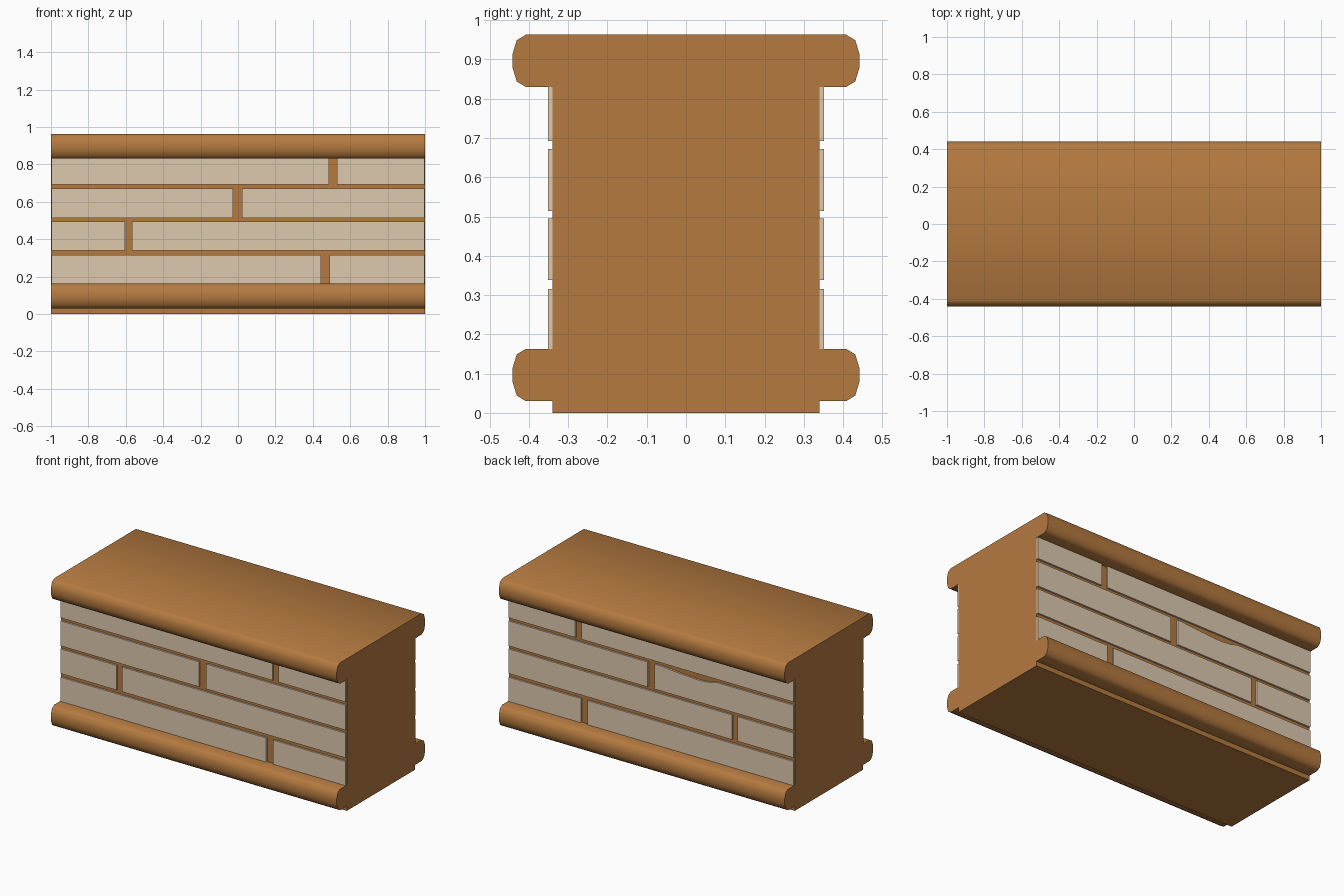
import bpy, bmesh
from math import radians

if "Cube" in bpy.data.objects:
    bpy.data.objects.remove(bpy.data.objects["Cube"])


def material(name, color):
    m = bpy.data.materials.new(name)
    m.diffuse_color = color
    m.use_nodes = True
    m.node_tree.nodes["Principled BSDF"].inputs["Base Color"].default_value = m.diffuse_color
    return m


BROWN = material("brown_stone", (0.46, 0.195, 0.051, 1))
TAN = material("tan_brick", (0.73, 0.59, 0.43, 1))


def prism(name, base, offset, mat):
    """Extrude a flat outline along an offset vector."""
    bm = bmesh.new()
    face = bm.faces.new([bm.verts.new(p) for p in base])
    ext = bmesh.ops.extrude_face_region(bm, geom=[face], use_keep_orig=True)
    verts = [g for g in ext["geom"] if isinstance(g, bmesh.types.BMVert)]
    bmesh.ops.translate(bm, verts=verts, vec=offset)
    bmesh.ops.recalc_face_normals(bm, faces=bm.faces)
    me = bpy.data.meshes.new(name)
    bm.to_mesh(me)
    bm.free()
    me.materials.append(mat)
    ob = bpy.data.objects.new(name, me)
    bpy.context.collection.objects.link(ob)
    return ob


# Wall core with rounded base and cap mouldings, one extruded profile
def lip(z):
    return [(0.408, z), (0.431, z + 0.014), (0.442, z + 0.05),
            (0.442, z + 0.083), (0.431, z + 0.119), (0.408, z + 0.133)]


half = [(0.34, 0), (0.34, 0.03)] + lip(0.03) + [(0.34, 0.163), (0.34, 0.83)] + lip(0.83)
profile = half + [(-y, z) for y, z in reversed(half)]
core = prism("wall_core", [(-1, y, z) for y, z in profile], (2, 0, 0), BROWN)
bpy.context.view_layer.objects.active = core
core.select_set(True)
bpy.ops.object.shade_smooth_by_angle(angle=radians(45))

# Brick rows: bottom, top, start and end of the vertical joint
ROWS = [(0.163, 0.316, 0.443, 0.49),
        (0.339, 0.495, -0.605, -0.567),
        (0.514, 0.672, -0.027, 0.022),
        (0.692, 0.83, 0.487, 0.53)]
# Shallow chip in the top edge of one back brick
CHIP = [(-0.06, 0.672), (-0.2, 0.66), (-0.34, 0.652), (-0.42, 0.66), (-0.46, 0.672)]

for side, sign in (("front", -1), ("back", 1)):
    for r, (z0, z1, j0, j1) in enumerate(ROWS):
        for n, (x0, x1) in enumerate(((-0.998, j0), (j1, 0.998))):
            outline = [(x0, z0), (x1, z0), (x1, z1), (x0, z1)]
            if side == "back" and r == 2 and n == 0:
                outline[3:3] = CHIP
            prism(f"{side}_brick_{r + 1}_{n + 1}",
                  [(x, sign * 0.338, z) for x, z in outline], (0, sign * 0.013, 0), TAN)
